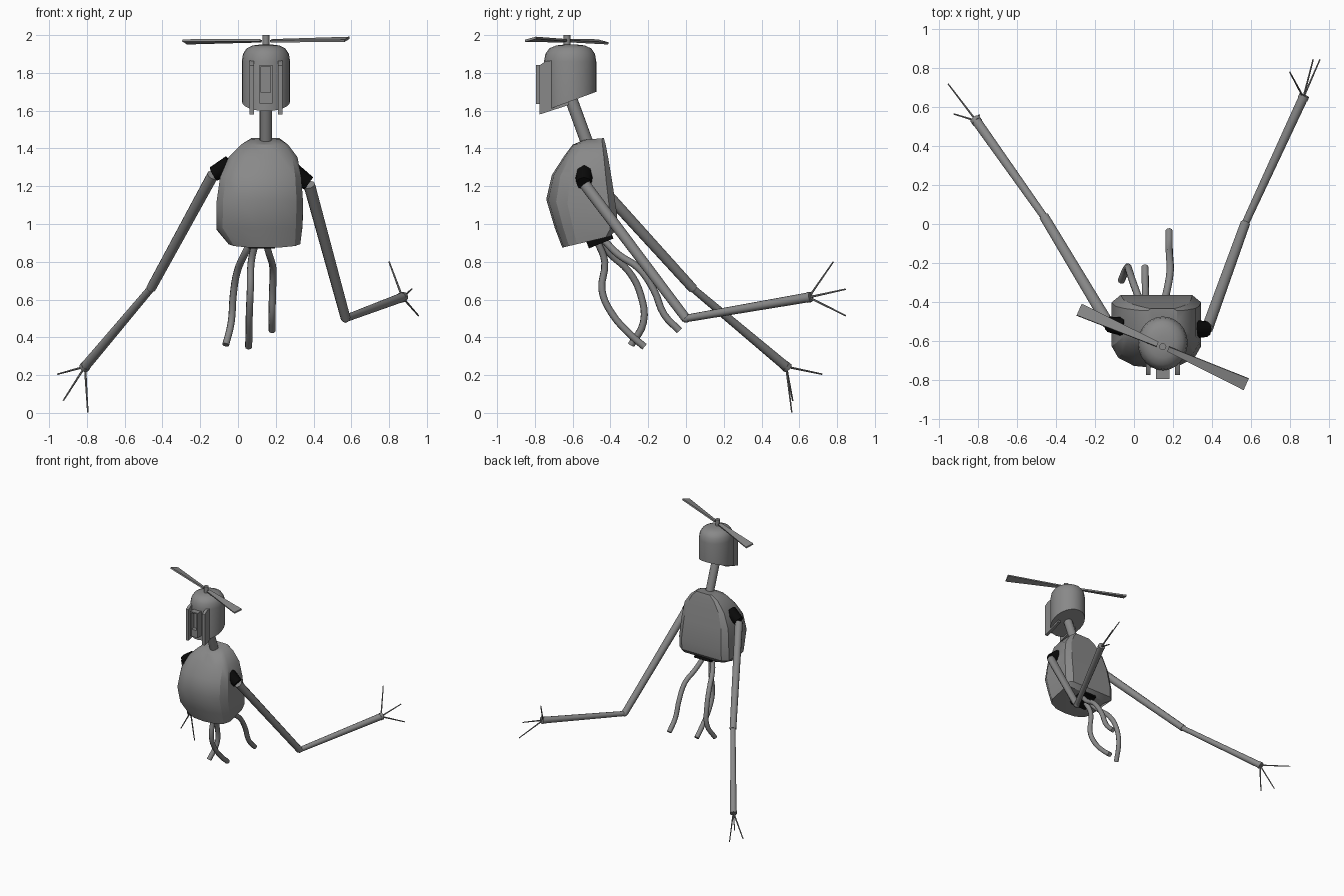
import bpy, bmesh, math
from mathutils import Vector, Matrix

cube = bpy.data.objects.get("Cube")
if cube:
    bpy.data.objects.remove(cube, do_unlink=True)


def material(name, value):
    m = bpy.data.materials.new(name)
    m.use_nodes = True
    m.diffuse_color = (value, value, value, 1)
    m.node_tree.nodes["Principled BSDF"].inputs["Base Color"].default_value = m.diffuse_color
    return m


GREY = material("grey metal", 0.25)
BLACK = material("black joint", 0.003)
CX = 0.148  # centre line of head and neck


def finish(name, bm, mat=GREY, angle=35):
    bmesh.ops.recalc_face_normals(bm, faces=bm.faces)
    mesh = bpy.data.meshes.new(name)
    bm.to_mesh(mesh)
    bm.free()
    mesh.materials.append(mat)
    ob = bpy.data.objects.new(name, mesh)
    bpy.context.collection.objects.link(ob)
    bpy.ops.object.select_all(action="DESELECT")
    ob.select_set(True)
    bpy.context.view_layer.objects.active = ob
    bpy.ops.object.shade_smooth_by_angle(angle=math.radians(angle))
    return ob


def rod(name, a, b, r1, r2, sides=10, mat=GREY):
    a, b = Vector(a), Vector(b)
    d = b - a
    m = Matrix.Translation((a + b) / 2) @ d.to_track_quat("Z", "Y").to_matrix().to_4x4()
    bm = bmesh.new()
    bmesh.ops.create_cone(bm, cap_ends=True, segments=sides, radius1=r1, radius2=r2,
                          depth=d.length, matrix=m)
    return finish(name, bm, mat, 50)


def box(name, centre, size, mat=GREY, tilt=0):
    bm = bmesh.new()
    m = (Matrix.Translation(centre) @ Matrix.Rotation(math.radians(tilt), 4, "X")
         @ Matrix.Diagonal((*size, 1)))
    bmesh.ops.create_cube(bm, size=1, matrix=m)
    return finish(name, bm, mat)


def loft(name, rings, angle=35):
    bm = bmesh.new()
    loops = [[bm.verts.new(p) for p in ring] for ring in rings]
    n = len(loops[0])
    for low, high in zip(loops, loops[1:]):
        for i in range(n):
            j = (i + 1) % n
            bm.faces.new((low[i], low[j], high[j], high[i]))
    bm.faces.new(loops[0])
    bm.faces.new(loops[-1])
    return finish(name, bm, GREY, angle)


# Torso: flat back, rounded front; rings are z front, z back, y front, y back, x left, x right
half = [(0.8, 1), (1, 0.9), (1, 0.3), (0.85, 0.14), (0.5, 0.03)]
section = half + [(0, 0)] + [(-x, y) for x, y in reversed(half)]
torso = [
    (0.875, 0.935, -0.655, -0.40, -0.05, 0.33),
    (0.98, 0.97, -0.695, -0.37, -0.115, 0.34),
    (1.13, 1.05, -0.74, -0.365, -0.115, 0.345),
    (1.26, 1.22, -0.71, -0.39, -0.095, 0.335),
    (1.36, 1.34, -0.645, -0.41, -0.05, 0.315),
    (1.42, 1.42, -0.60, -0.425, 0.015, 0.265),
    (1.445, 1.455, -0.54, -0.435, 0.07, 0.22)]
loft("torso", [[((xl + xr) / 2 + u * (xr - xl) / 2, yf + v * (yb - yf), zf + v * (zb - zf))
                for u, v in section] for zf, zb, yf, yb, xl, xr in torso], 30)

# Neck
rod("neck", (CX, -0.52, 1.42), (CX, -0.615, 1.68), 0.033, 0.033, 16)

# Head: oval column, slanted underside and domed top
rings = []
for level, scale in ((None, 1), (1.86, 1), (1.9, 0.95), (1.93, 0.8), (1.945, 0.55), (1.95, 0.25)):
    ring = []
    for i in range(24):
        t = math.tau * i / 24
        x, y = 0.128 * scale * math.cos(t), 0.135 * scale * math.sin(t)
        if y < 0:
            y *= 1.05
        ring.append((CX + x, y - 0.61, level or 1.65 + y * 0.37))
    rings.append(ring)
loft("head", rings, 40)

# Face: upright cheek fins and a hollow snout frame
for side, label in ((1, "left"), (-1, "right")):
    bm = bmesh.new()
    flat = [(-0.62, 1.88), (-0.745, 1.86), (-0.775, 1.84), (-0.775, 1.58), (-0.62, 1.63)]
    x = CX + side * 0.075
    f = bm.faces.new([bm.verts.new((x - 0.012, y, z)) for y, z in flat])
    out = bmesh.ops.extrude_face_region(bm, geom=[f])["geom"]
    bmesh.ops.translate(bm, vec=(0.024, 0, 0),
                        verts=[v for v in out if isinstance(v, bmesh.types.BMVert)])
    finish(label + "_cheek_fin", bm)
    box(label + "_snout_rail", (CX + side * 0.03, -0.755, 1.74), (0.01, 0.08, 0.205))
box("snout_top", (CX, -0.755, 1.838), (0.07, 0.08, 0.01))
box("snout_back", (CX, -0.74, 1.74), (0.06, 0.04, 0.2))
box("mouth", (CX, -0.763, 1.665), (0.06, 0.06, 0.06))

# Rotor: hub and two tapered, pitched blades
rod("rotor_hub", (CX, -0.63, 1.94), (CX, -0.63, 2.0), 0.018, 0.018, 12)
for turn, rise, label in ((-24, 0.008, "left"), (156, -0.006, "right")):
    bm = bmesh.new()
    bmesh.ops.create_cube(bm, size=1)
    for v in bm.verts:
        tip = v.co.x > 0
        v.co = (0.47 if tip else 0.03, v.co.y * (0.066 if tip else 0.026),
                v.co.z * 0.012 + (rise if tip else 0))
    m = (Matrix.Translation((CX, -0.63, 1.97)) @ Matrix.Rotation(math.radians(turn), 4, "Z")
         @ Matrix.Rotation(math.radians(14), 4, "X"))
    bmesh.ops.transform(bm, matrix=m, verts=bm.verts)
    finish(label + "_rotor_blade", bm)

# Arms: black shoulder, upper arm, forearm, wrist and three thin fingers
arms = {
    "left": ((0.29, -0.54, 1.275), (0.375, -0.54, 1.215), (0.57, 0, 0.5), (0.87, 0.65, 0.612),
             [(0.80, 0.78, 0.80), (0.92, 0.845, 0.655), (0.955, 0.845, 0.515)]),
    "right": ((-0.04, -0.53, 1.315), (-0.13, -0.515, 1.265), (-0.46, 0.035, 0.66),
              (-0.81, 0.53, 0.245),
              [(-0.955, 0.72, 0.205), (-0.925, 0.565, 0.065), (-0.795, 0.56, 0.002)])}
for side, (socket, shoulder, elbow, wrist, tips) in arms.items():
    rod(side + "_shoulder", socket, shoulder, 0.05, 0.04, 8, BLACK)
    rod(side + "_upper_arm", Vector(shoulder).lerp(Vector(elbow), 0.01), elbow, 0.031, 0.026)
    rod(side + "_forearm", elbow, wrist, 0.02, 0.026)
    bm = bmesh.new()
    bmesh.ops.create_icosphere(bm, subdivisions=2, radius=0.023, matrix=Matrix.Translation(elbow))
    finish(side + "_elbow", bm, GREY, 60)
    axis = (Vector(wrist) - Vector(elbow)).normalized()
    rod(side + "_wrist", Vector(wrist) - axis * 0.01, Vector(wrist) + axis * 0.012, 0.028, 0.028)
    for i, tip in enumerate(tips):
        rod(f"{side}_finger_{i + 1}", wrist, tip, 0.006, 0.004, 6)

# Hip block and dangling legs
box("hip_block", (0.125, -0.46, 0.925), (0.14, 0.14, 0.06), BLACK, 22)
legs = {
    "right_leg": [(0.07, -0.45, 0.91), (0.04, -0.41, 0.85), (-0.005, -0.30, 0.745),
                  (-0.025, -0.24, 0.625), (-0.036, -0.225, 0.48), (-0.065, -0.29, 0.36)],
    "middle_leg": [(0.095, -0.47, 0.91), (0.07, -0.43, 0.80), (0.065, -0.445, 0.65),
                   (0.06, -0.395, 0.53), (0.058, -0.29, 0.41), (0.056, -0.22, 0.35)],
    "left_leg": [(0.145, -0.43, 0.91), (0.165, -0.36, 0.84), (0.185, -0.25, 0.765),
                 (0.183, -0.17, 0.65), (0.18, -0.115, 0.52), (0.18, -0.035, 0.435)]}
for name, points in legs.items():
    curve = bpy.data.curves.new(name, "CURVE")
    curve.dimensions = "3D"
    curve.bevel_depth = 0.019
    curve.bevel_resolution = 2
    curve.resolution_u = 4
    curve.use_fill_caps = True
    spline = curve.splines.new("BEZIER")
    spline.bezier_points.add(len(points) - 1)
    for bp, p in zip(spline.bezier_points, points):
        bp.co = p
        bp.handle_left_type = bp.handle_right_type = "AUTO"
    curve.materials.append(GREY)
    bpy.context.collection.objects.link(bpy.data.objects.new(name, curve))
